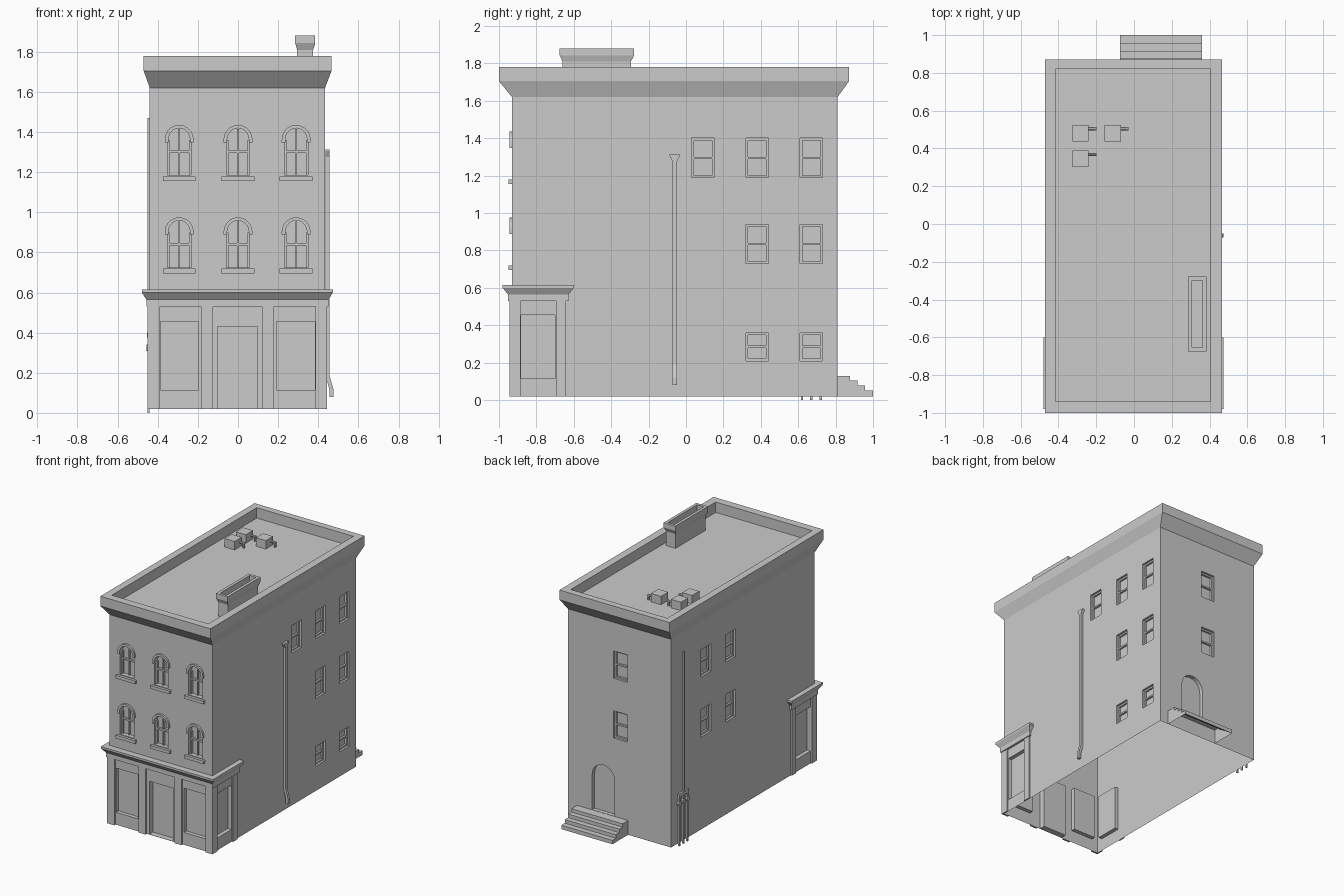
import bpy, bmesh
from math import cos, sin, pi
from mathutils import Vector, Matrix

if "Cube" in bpy.data.objects:
    bpy.data.objects.remove(bpy.data.objects["Cube"])

XL, XR, YF, YB = -0.44, 0.434, -0.93, 0.81
Z0, Z1, ROOF = 0.02, 1.62, 1.70

# side -> (map from (u, v, outward distance) to world, outward normal)
SIDES = {
    'front': (lambda u, v, d: (u, YF - d, v), Vector((0, -1, 0))),
    'back': (lambda u, v, d: (u, YB + d, v), Vector((0, 1, 0))),
    'right': (lambda u, v, d: (XR + d, u, v), Vector((1, 0, 0))),
    'left': (lambda u, v, d: (XL - d, u, v), Vector((-1, 0, 0))),
}


def finish(name, bm, recalc=True):
    if recalc:
        bmesh.ops.recalc_face_normals(bm, faces=bm.faces)
    me = bpy.data.meshes.new(name)
    bm.to_mesh(me)
    bm.free()
    ob = bpy.data.objects.new(name, me)
    bpy.context.collection.objects.link(ob)
    return ob


def rect(u0, u1, v0, v1):
    return [(u0, v0), (u1, v0), (u1, v1), (u0, v1)]


def arc(c, spring, r, h, n=10):
    return [(c + r * cos(pi * i / n), spring + h * sin(pi * i / n)) for i in range(n + 1)]


def arch(c, r, v0, spring, h):
    return [(c - r, v0), (c + r, v0)] + arc(c, spring, r, h)


def prism(bm, side, poly, d0, d1):
    f = SIDES[side][0]
    a = [bm.verts.new(f(u, v, d0)) for u, v in poly]
    b = [bm.verts.new(f(u, v, d1)) for u, v in poly]
    bm.faces.new(a)
    bm.faces.new(b)
    for i in range(len(a)):
        j = (i + 1) % len(a)
        bm.faces.new((a[i], a[j], b[j], b[i]))


def loft(bm, loops, closed=True, cap_start=False, cap_end=False):
    rows = [[bm.verts.new(p) for p in lp] for lp in loops]
    n = len(rows[0])
    for a, b in zip(rows, rows[1:]):
        for i in range(n if closed else n - 1):
            j = (i + 1) % n
            bm.faces.new((a[i], a[j], b[j], b[i]))
    if cap_start:
        bm.faces.new(rows[0])
    if cap_end:
        bm.faces.new(rows[-1])


def level(x0, x1, y0, y1, z):
    return [(x, y, z) for x, y in rect(x0, x1, y0, y1)]


def wall(name, side, u0, u1, holes):
    """Wall sheet with recessed openings; holes are (outline, depth)."""
    f, nrm = SIDES[side]
    bm = bmesh.new()
    edges, rings = [], []
    for poly, depth in [(rect(u0, u1, Z0, Z1), 0)] + holes:
        vs = [bm.verts.new(f(u, v, 0)) for u, v in poly]
        edges += [bm.edges.new((vs[i - 1], vs[i])) for i in range(len(vs))]
        rings.append((vs, poly, depth))
    bmesh.ops.triangle_fill(bm, edges=edges, use_beauty=True, normal=nrm)
    bmesh.ops.dissolve_limit(bm, angle_limit=0.01, verts=[], edges=bm.edges[:])
    for vs, poly, depth in rings[1:]:
        back = [bm.verts.new(f(u, v, -depth)) for u, v in poly]
        for i in range(len(vs)):
            bm.faces.new((vs[i - 1], vs[i], back[i], back[i - 1]))
        bm.faces.new(back)
    bmesh.ops.recalc_face_normals(bm, faces=bm.faces)
    bm.faces.ensure_lookup_table()
    if bm.faces[0].normal.dot(nrm) < 0:
        bmesh.ops.reverse_faces(bm, faces=bm.faces)
    finish(name, bm, False)


# Opening layout
UP, MID, LOW = (1.19, 1.40), (0.73, 0.94), (0.21, 0.36)
sash = {
    'right': [(0.09, UP)] + [(c, r) for c in (0.38, 0.67) for r in (UP, MID, LOW)],
    'left': [(c, r) for c in (0.09, 0.385) for r in (UP, MID)],
    'back': [(-0.01, UP), (-0.01, MID)],
}
sash_holes = {s: [(rect(c - .06, c + .06, *r), .03) for c, r in ws] for s, ws in sash.items()}
shop_side = [(rect(-0.882, -0.70, 0.115, 0.455), .03)]
arched = [(c, b) for c in (-0.293, 0, 0.29) for b in (0.725, 1.185)]
front_holes = [(arch(c, .058, b, b + .175, .06), .035) for c, b in arched]
front_holes += [(rect(-0.387, -0.197, .115, .455), .03), (rect(.193, .383, .115, .455), .03),
                (rect(-0.103, 0.098, Z0 + .002, .43), .045)]

# Four walls
wall('front_wall', 'front', XL, XR, front_holes)
wall('right_wall', 'right', YF, YB, sash_holes['right'] + shop_side)
wall('left_wall', 'left', YF, YB, sash_holes['left'] + shop_side)
wall('back_wall', 'back', XL, XR, sash_holes['back'] + [(arch(.135, .095, .132, .405, .095), .03)])

# Sash window frames
bm = bmesh.new()
for side, ws in sash.items():
    for c, (b, t) in ws:
        m = (b + t) / 2
        for r in (rect(c - .06, c - .048, b, t), rect(c + .048, c + .06, b, t),
                  rect(c - .048, c + .048, b, b + .012), rect(c - .048, c + .048, t - .012, t),
                  rect(c - .048, c + .048, m - .006, m + .006)):
            prism(bm, side, r, -.03, -.016)
finish('sash_frames', bm)

# Arched window hoods, sills and glazing bars
hoods, sills, bars = bmesh.new(), bmesh.new(), bmesh.new()
for c, b in arched:
    s = b + .178
    outer = [(c + .072, s - .015)] + arc(c, s, .072, .072) + [(c - .072, s - .015)]
    inner = [(c + .054, s - .015)] + arc(c, s, .054, .056) + [(c - .054, s - .015)]
    prism(hoods, 'front', outer + inner[::-1], -.01, .014)
    prism(sills, 'front', rect(c - .082, c + .082, b - .03, b - .006), 0, .02)
    prism(bars, 'front', rect(c - .004, c + .004, b, b + .23), -.035, -.022)
    prism(bars, 'front', rect(c - .058, c + .058, b + .11, b + .122), -.035, -.02)
    for u in (c - .058, c + .048):
        prism(bars, 'front', rect(u, u + .01, b, b + .175), -.035, -.02)
finish('window_hoods', hoods)
finish('window_sills', sills)
finish('glazing_bars', bars)

# Shopfront pilasters
bm = bmesh.new()
for u0, u1 in ((XL - .01, -.39), (-.185, -.125), (.12, .18), (.387, XR + .01)):
    prism(bm, 'front', rect(u0, u1, Z0, .53), 0, .015)
for side in ('left', 'right'):
    prism(bm, side, rect(YF, -.885, Z0, .53), 0, .01)
    prism(bm, side, rect(-.695, -.642, Z0, .53), 0, .01)
finish('shop_pilasters', bm)

# Shopfront cornice wrapping three sides
bm = bmesh.new()
loops = []
for d, z in ((0, .53), (.022, .53), (.022, .565), (.05, .60), (.05, .615), (0, .615)):
    s, yb = d * .78, -.65 + d
    loops.append([(XL, yb, z), (XL - s, yb, z), (XL - s, YF - d, z),
                  (XR + s, YF - d, z), (XR + s, yb, z), (XR, yb, z)])
loft(bm, loops, closed=False)
finish('shop_cornice', bm)

# Main cornice, parapet and roof deck
bm = bmesh.new()
loft(bm, [level(XL, XR, YF, YB, Z1), level(-.47, .466, -1, .872, 1.705),
          level(-.47, .466, -1, .872, 1.78), level(-.415, .406, -.94, .82, 1.78),
          level(-.415, .406, -.94, .82, ROOF)], cap_end=True)
finish('cornice_and_roof', bm)

# Chimney with hollow top
bm = bmesh.new()
loft(bm, [level(.295, .375, -.66, -.295, ROOF), level(.295, .375, -.66, -.295, 1.81),
          level(.285, .385, -.675, -.278, 1.843), level(.285, .385, -.675, -.278, 1.88),
          level(.307, .363, -.655, -.298, 1.88), level(.307, .363, -.655, -.298, 1.82)], cap_end=True)
finish('chimney', bm)

# Roof units with short outlet pipes
bm = bmesh.new()
for x, y in ((-.325, .438), (-.155, .438), (-.325, .302)):
    loft(bm, [level(x, x + .085, y, y + .087, z) for z in (ROOF, 1.765)], cap_start=True, cap_end=True)
    bmesh.ops.create_cone(bm, cap_ends=True, segments=8, radius1=.009, radius2=.009, depth=.045,
                          matrix=Matrix.Translation((x + .103, y + .066, 1.735)) @ Matrix.Rotation(pi / 2, 4, 'Y'))
    bmesh.ops.create_cone(bm, cap_ends=True, segments=8, radius1=.009, radius2=.009, depth=.04,
                          matrix=Matrix.Translation((x + .118, y + .066, 1.72)))
finish('roof_units', bm)

# Back steps, hollow underneath
bm = bmesh.new()
steps = [(YB, Z0), (1, Z0), (1, .05), (.958, .05), (.958, .077), (.917, .077), (.917, .104),
         (.877, .104), (.877, .13), (YB, .13)]
prism(bm, 'right', steps, .36 - XR, -.075 - XR)
bmesh.ops.recalc_face_normals(bm, faces=bm.faces)
bmesh.ops.delete(bm, geom=[f for f in bm.faces if f.normal.z < -.9 or f.normal.y < -.9], context='FACES')
finish('back_steps', bm, False)

# Downspout with funnel head and kicked-out foot
bm = bmesh.new()
loft(bm, [level(x, x + .02, -.06 - w, -.06 + w, z) for x, w, z in
          ((.455, .011, .08), (.455, .011, .12), (.435, .011, .19), (.435, .011, 1.275),
           (.435, .027, 1.305), (.435, .027, 1.312))], cap_start=True, cap_end=True)
finish('downspout', bm)

# Utility meters and conduit on the left wall
bm = bmesh.new()
prism(bm, 'left', rect(.61, .73, .375, .40), 0, .014)
prism(bm, 'left', rect(.655, .669, .40, 1.47), 0, .012)
for y in (.62, .67, .72):
    prism(bm, 'left', rect(y - .006, y + .006, 0, .375), 0, .012)
    bmesh.ops.create_cone(bm, cap_ends=True, segments=10, radius1=.018, radius2=.018, depth=.016,
                          matrix=Matrix.Translation((XL - .008, y, .325)) @ Matrix.Rotation(pi / 2, 4, 'Y'))
finish('utility_meters', bm)
